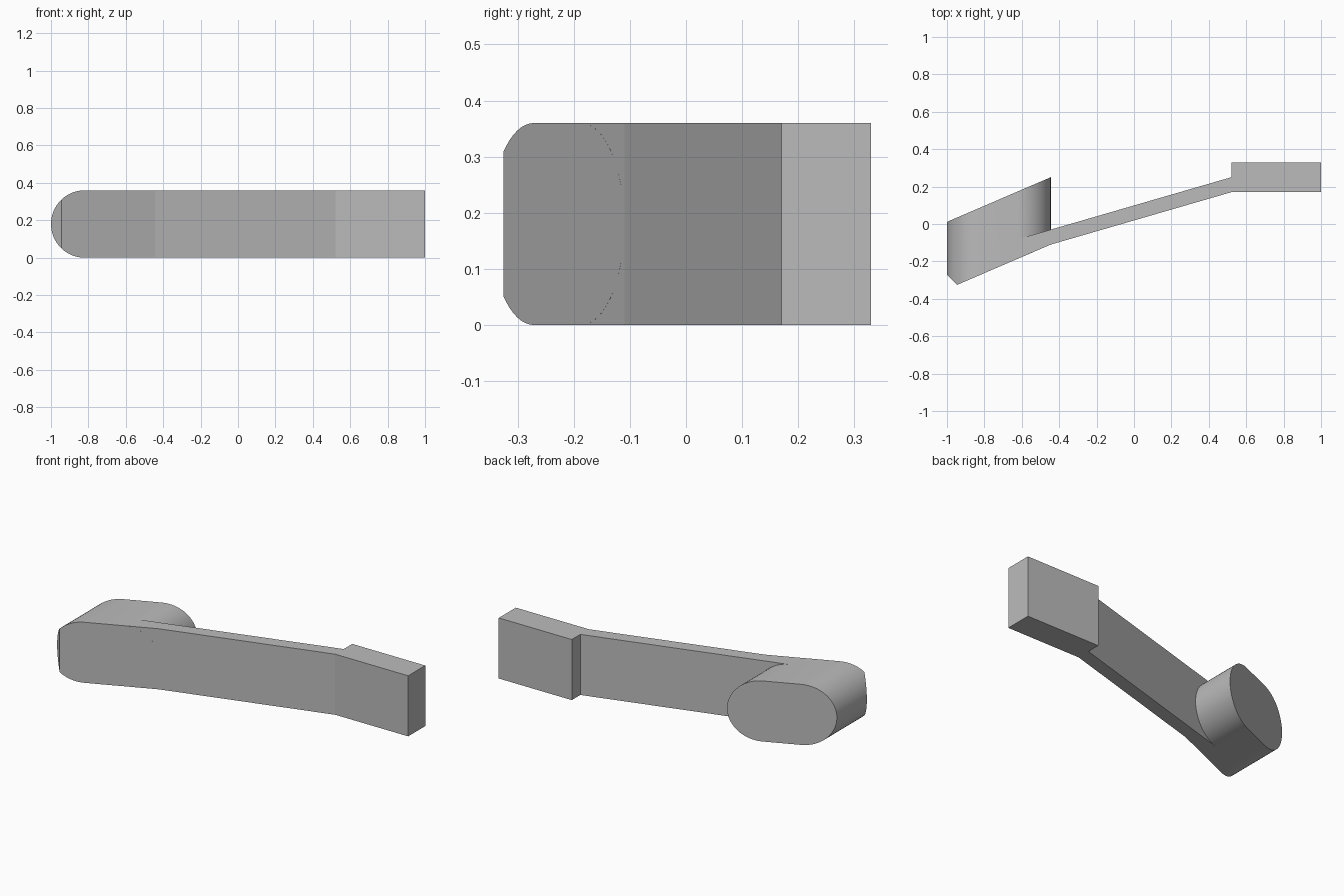
import bpy, bmesh, math

cube = bpy.data.objects.get("Cube")
if cube:
    bpy.data.objects.remove(cube, do_unlink=True)

HEIGHT = 0.36
RADIUS = HEIGHT / 2
SLOPE = 0.43          # slant of the boss faces, seen from above

grey = bpy.data.materials.new("plain grey")
grey.use_nodes = True
colour = (0.5, 0.5, 0.5, 1)
grey.diffuse_color = colour
grey.node_tree.nodes["Principled BSDF"].inputs["Base Color"].default_value = colour


def prism(outline, offset):
    """Extrude a closed outline of 3D points along an offset."""
    bm = bmesh.new()
    face = bm.faces.new([bm.verts.new(p) for p in outline])
    result = bmesh.ops.extrude_face_region(bm, geom=[face], use_keep_orig=True)
    moved = [v for v in result["geom"] if isinstance(v, bmesh.types.BMVert)]
    bmesh.ops.translate(bm, verts=moved, vec=offset)
    return bm


def slice_off(bm, point, normal):
    """Remove everything beyond a plane and close the cut."""
    bmesh.ops.bisect_plane(bm, geom=bm.verts[:] + bm.edges[:] + bm.faces[:],
                           plane_co=point, plane_no=normal, clear_outer=True)
    rim = [e for e in bm.edges if e.is_boundary]
    bmesh.ops.holes_fill(bm, edges=rim, sides=0)


def finish(bm, name):
    bmesh.ops.recalc_face_normals(bm, faces=bm.faces[:])
    mesh = bpy.data.meshes.new(name)
    bm.to_mesh(mesh)
    bm.free()
    mesh.materials.append(grey)
    obj = bpy.data.objects.new(name, mesh)
    bpy.context.collection.objects.link(obj)
    return obj


# Lever arm with the square grip at its left end
arm_plan = [(-0.625, -0.187), (-0.445, -0.11), (0.52, 0.17), (1, 0.17),
            (1, 0.33), (0.52, 0.33), (0.52, 0.25), (-0.445, -0.03),
            (-0.625, -0.082)]
finish(prism([(x, y, 0) for x, y in arm_plan], (0, 0, HEIGHT)), "lever_arm")

# Rounded boss: a slot-shaped bar trimmed by slanted planes
STEPS = 32
slot = []
for centre, start in ((-0.625, -90), (-0.82, 90)):
    for i in range(STEPS + 1):
        a = math.radians(start + 180 * i / STEPS)
        slot.append((centre + RADIUS * math.cos(a), -0.6,
                     RADIUS + RADIUS * math.sin(a)))
boss_mesh = prism(slot, (0, 1.2, 0))
slice_off(boss_mesh, (-0.445, 0.25, 0), (-SLOPE, 1, 0))
slice_off(boss_mesh, (-0.445, -0.11, 0), (SLOPE, -1, 0))
slice_off(boss_mesh, (-1, -0.27, 0), (-1, -1, 0))
boss = finish(boss_mesh, "rounded_boss")

# Smooth the round ends, keep the trimmed edges crisp
bpy.ops.object.select_all(action='DESELECT')
boss.select_set(True)
bpy.context.view_layer.objects.active = boss
bpy.ops.object.shade_smooth_by_angle(angle=math.radians(30))
